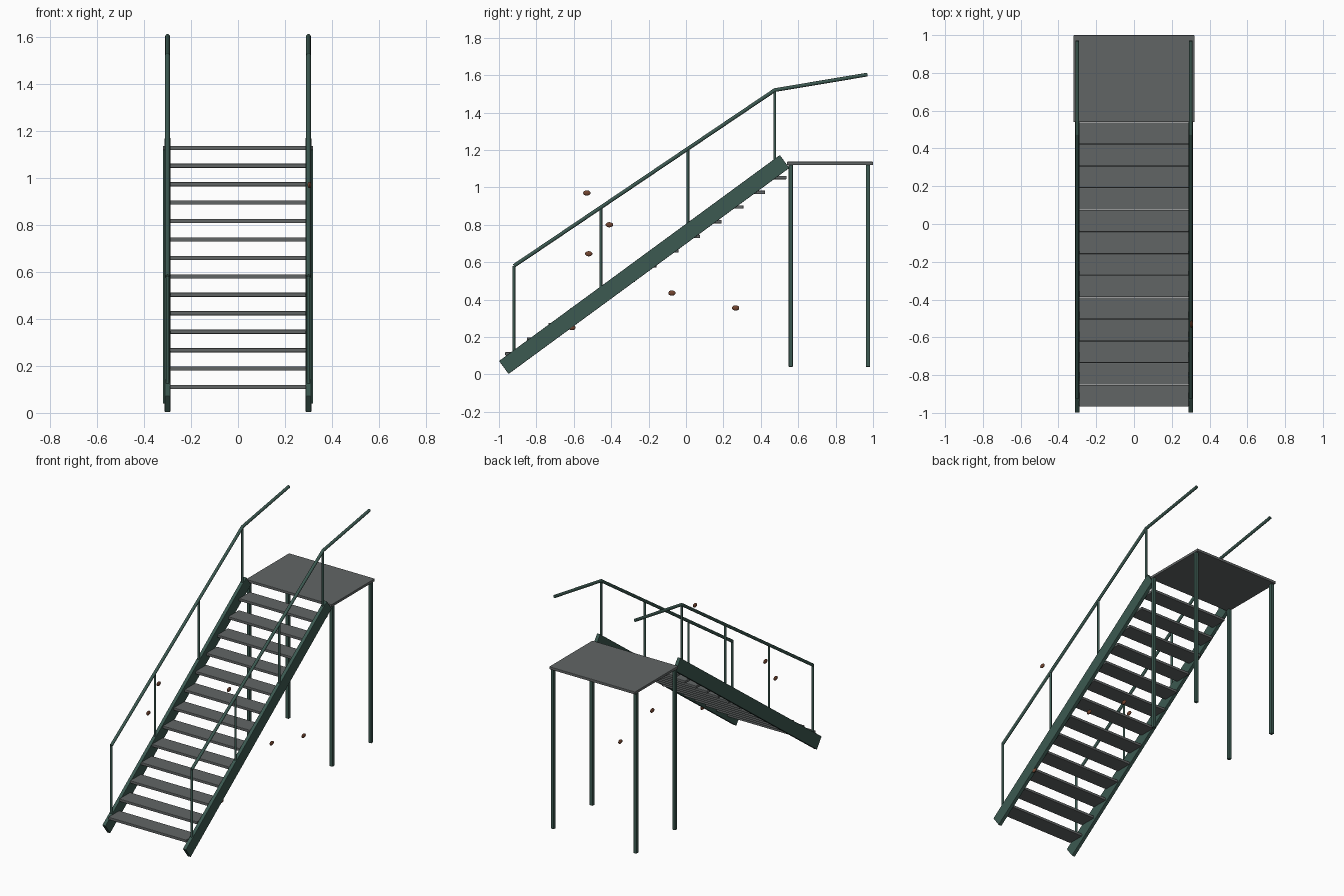
import bpy, math
from mathutils import Vector

if "Cube" in bpy.data.objects:
    bpy.data.objects.remove(bpy.data.objects["Cube"])


def material(name, rgb):
    m = bpy.data.materials.new(name)
    m.diffuse_color = (*rgb, 1)
    m.use_nodes = True
    m.node_tree.nodes["Principled BSDF"].inputs["Base Color"].default_value = m.diffuse_color
    return m


GREEN = material("green_paint", (0.045, 0.1, 0.082))
GREY = material("dark_steel", (0.12, 0.13, 0.13))
RUST = material("rust", (0.17, 0.06, 0.03))


def finish(name, mat):
    ob = bpy.context.object
    ob.name = name
    ob.data.materials.append(mat)
    return ob


def box(name, loc, size, mat, rx=0.0, bevel=0.003):
    bpy.ops.mesh.primitive_cube_add(size=1, location=loc, rotation=(rx, 0, 0))
    ob = finish(name, mat)
    ob.scale = size
    bpy.ops.object.transform_apply(location=False, rotation=False, scale=True)
    if bevel:
        b = ob.modifiers.new("soft_edges", 'BEVEL')
        b.width = bevel
        b.segments = 2
    return ob


def rod(name, a, b, r, mat):
    a, b = Vector(a), Vector(b)
    d = b - a
    bpy.ops.mesh.primitive_cylinder_add(vertices=16, radius=r, depth=d.length, location=(a + b) / 2)
    ob = finish(name, mat)
    ob.rotation_euler = d.to_track_quat('Z', 'Y').to_euler()
    bpy.ops.object.shade_smooth_by_angle(angle=math.radians(40))


def ball(name, loc, size, mat):
    bpy.ops.mesh.primitive_uv_sphere_add(segments=16, ring_count=8, radius=1, location=loc)
    finish(name, mat).scale = size
    bpy.ops.object.shade_smooth()


# treads
for i in range(13):
    box(f"tread_{i}", (0, -0.909 + 0.1158 * i, 0.11 + 0.0785 * i), (0.58, 0.115, 0.018), GREY)

# landing platform
box("platform", (0, 0.77, 1.128), (0.64, 0.46, 0.018), GREY)

rail_path = [(-0.92, 0.58), (0.475, 1.52), (0.97, 1.603)]
lo, hi = Vector((-0.974, 0.037)), Vector((0.527, 1.138))
d = hi - lo
for side, s in (("left", -1), ("right", 1)):
    x = 0.3 * s
    # sloping side beam
    mid = (lo + hi) / 2
    box(f"stringer_{side}", (x, mid.x, mid.y), (0.024, d.length, 0.086), GREEN,
        rx=math.atan2(d.y, d.x))
    # platform legs
    for part, y in (("front", 0.56), ("back", 0.973)):
        box(f"{part}_leg_{side}", (0.308 * s, y, 0.58), (0.023, 0.023, 1.08), GREEN)
    # posts between beam and handrail
    for i in range(4):
        t = i / 3
        y = -0.92 + 1.395 * t
        rod(f"post_{side}_{i}", (x, y, 0.095 + 1.01 * t), (x, y, 0.58 + 0.94 * t), 0.0075, GREEN)
    # handrail in two straight runs
    for i in range(2):
        rod(f"handrail_{side}_{i}", (x, *rail_path[i]), (x, *rail_path[i + 1]), 0.01, GREEN)
    ball(f"handrail_bend_{side}", (x, *rail_path[1]), (0.01, 0.01, 0.01), GREEN)

# rust patches: side, y, z
for i, (s, y, z) in enumerate([(1, -0.53, 0.97), (-1, -0.41, 0.8), (-1, -0.52, 0.645), (1, -0.075, 0.435),
                               (1, 0.265, 0.355), (1, 0.235, 0.89), (1, -0.61, 0.25)]):
    ball(f"rust_patch_{i}", (0.304 * s, y, z), (0.008, 0.02, 0.014), RUST)
